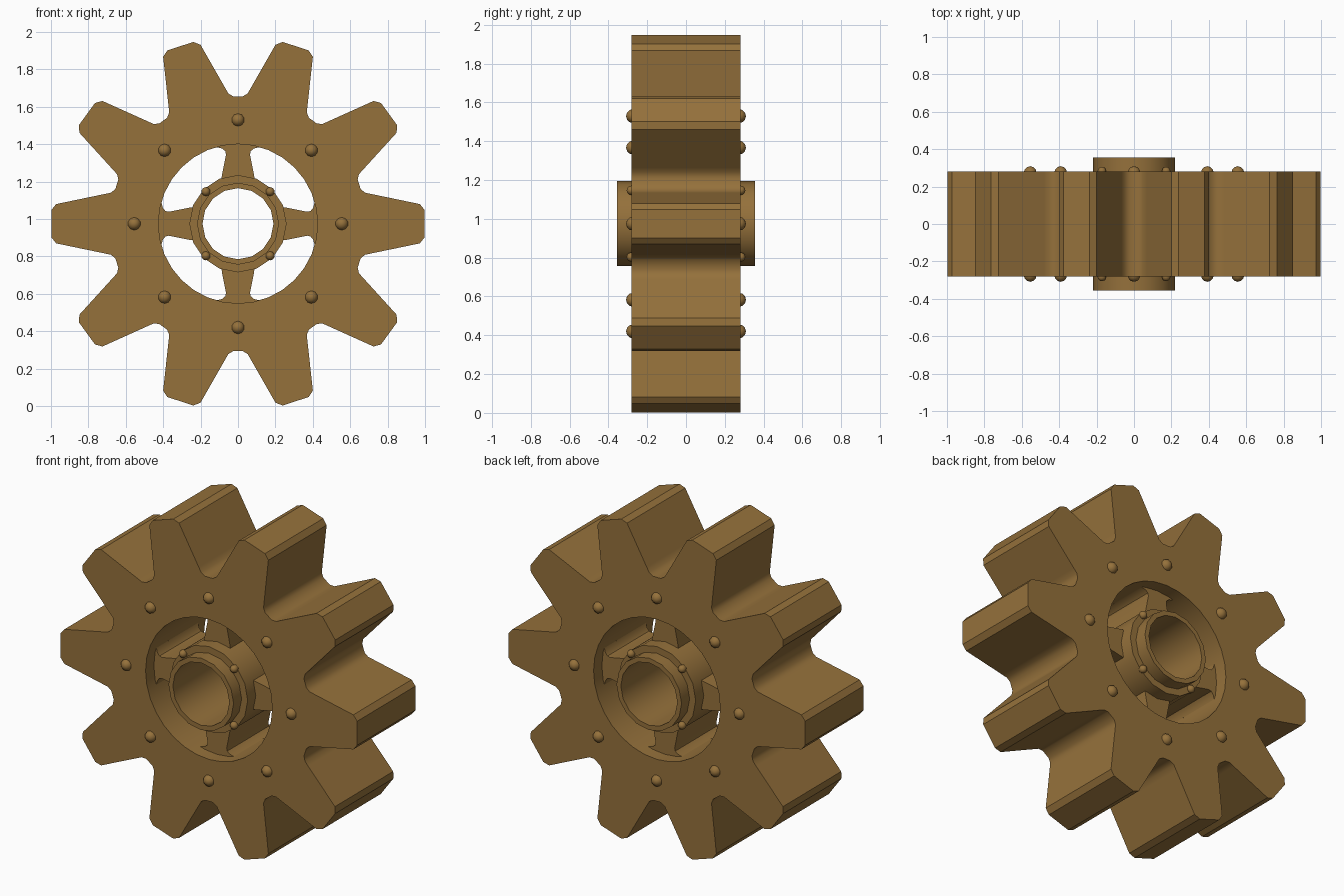
import bpy, bmesh, math
from mathutils import Vector, Matrix

if "Cube" in bpy.data.objects:
    bpy.data.objects.remove(bpy.data.objects["Cube"])

CZ = 0.975          # axle height
HALF = 0.28         # half width of the gear body

bronze = bpy.data.materials.new("aged_bronze")
bronze.diffuse_color = (0.30, 0.165, 0.044, 1)
bronze.use_nodes = True
bronze.node_tree.nodes["Principled BSDF"].inputs["Base Color"].default_value = bronze.diffuse_color


def polar(r, t, deg):
    """Point at radius r and sideways offset t, turned by deg about the axle."""
    a = math.radians(deg)
    return (r * math.cos(a) - t * math.sin(a), r * math.sin(a) + t * math.cos(a))


def finish(name, bm, angle=35):
    bmesh.ops.recalc_face_normals(bm, faces=bm.faces[:])
    me = bpy.data.meshes.new(name)
    bm.to_mesh(me)
    bm.free()
    me.materials.append(bronze)
    ob = bpy.data.objects.new(name, me)
    ob.location.z = CZ
    bpy.context.collection.objects.link(ob)
    bpy.ops.object.select_all(action='DESELECT')
    ob.select_set(True)
    bpy.context.view_layer.objects.active = ob
    bpy.ops.object.shade_smooth_by_angle(angle=math.radians(angle))
    return ob


def plate(bm, loops, half):
    """Fill closed (x, z) loops, the later ones being holes, and extrude along y."""
    edges = []
    for pts in loops:
        vs = [bm.verts.new((x, -half, z)) for x, z in pts]
        edges += [bm.edges.new((vs[i - 1], vs[i])) for i in range(len(vs))]
    faces = [g for g in bmesh.ops.triangle_fill(
        bm, edges=edges, use_beauty=True, normal=(0, -1, 0))['geom']
        if isinstance(g, bmesh.types.BMFace)]
    ext = bmesh.ops.extrude_face_region(bm, geom=faces, use_keep_orig=True)
    bmesh.ops.translate(bm, vec=(0, 2 * half, 0),
                        verts=[g for g in ext['geom'] if isinstance(g, bmesh.types.BMVert)])


# Toothed body: one chamfered tip and one rounded valley, repeated ten times
tip = [(0.972, -0.105), (0.998, -0.073), (0.998, 0.073), (0.972, 0.105)]
valley = [(0.725, -0.068), (0.697, -0.052), (0.681, -0.026),
          (0.681, 0.026), (0.697, 0.052), (0.725, 0.068)]
outline = []
for i in range(10):
    outline += [polar(r, t, 36 * i) for r, t in tip]
    outline += [polar(r, t, 36 * i + 18) for r, t in valley]
hole = [polar(0.426, 0, 360 * i / 32) for i in range(32)]
bm = bmesh.new()
plate(bm, [outline, hole], HALF)
finish("gear_body", bm)

# Four spokes, flared where they meet the rim
side = [(0.22, 0.09), (0.26, 0.086), (0.37, 0.064), (0.388, 0.068),
        (0.402, 0.085), (0.409, 0.112), (0.44, 0.112)]
profile = side + [(r, -t) for r, t in reversed(side)]
bm = bmesh.new()
for k in range(4):
    plate(bm, [[polar(r, t, 90 * k) for r, t in profile]], 0.20)
finish("spokes", bm)

# Hub: turned sleeve with a wider collar around its middle
section = [(0.19, -0.355), (0.219, -0.355), (0.219, -0.278), (0.26, -0.278),
           (0.26, 0.278), (0.219, 0.278), (0.219, 0.355), (0.19, 0.355)]
SEG = 16
bm = bmesh.new()
rings = []
for i in range(SEG):
    c, s = polar(1, 0, 360 * i / SEG)
    rings.append([bm.verts.new((r * c, y, r * s)) for r, y in section])
for i in range(SEG):
    a, b = rings[i - 1], rings[i]
    for j in range(len(section)):
        bm.faces.new((a[j - 1], a[j], b[j], b[j - 1]))
finish("hub", bm)


def rivets(name, count, start, ring, radius, depth):
    """Ring of round rivet heads on both faces."""
    bm = bmesh.new()
    for k in range(count):
        x, z = polar(ring, 0, start + 360 * k / count)
        for y in (-depth, depth):
            m = Matrix.Translation((x, y, z)) @ Matrix.Rotation(math.pi / 2, 4, 'X')
            bmesh.ops.create_uvsphere(bm, u_segments=10, v_segments=6, radius=radius, matrix=m)
    finish(name, bm, 50)


rivets("rim_rivets", 8, 0, 0.555, 0.036, 0.273)
rivets("collar_rivets", 4, 45, 0.243, 0.024, 0.282)
